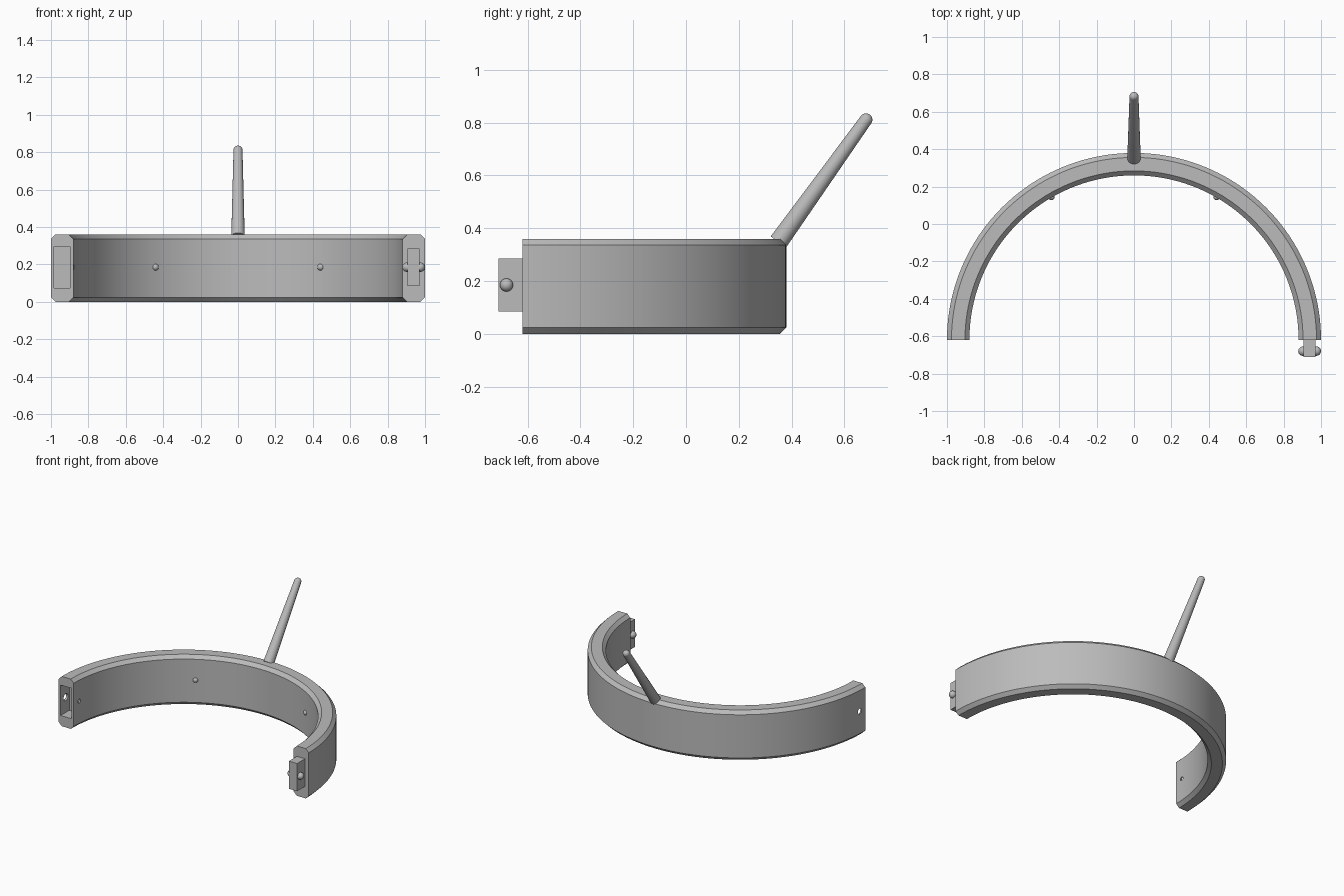
import bpy, bmesh
from math import sin, cos, pi, radians
from mathutils import Vector

if "Cube" in bpy.data.objects:
    bpy.data.objects.remove(bpy.data.objects["Cube"], do_unlink=True)

CY = -0.62            # y of the ring's centre and of its flat ends
R_IN, R_OUT, H, BEV = 0.88, 1.0, 0.36, 0.024
MID_Z = 0.185

grey = bpy.data.materials.new("plain grey")
grey.use_nodes = True
colour = (0.5, 0.5, 0.5, 1)
grey.diffuse_color = colour
grey.node_tree.nodes["Principled BSDF"].inputs["Base Color"].default_value = colour


def finish(name, bm):
    bmesh.ops.recalc_face_normals(bm, faces=bm.faces)
    mesh = bpy.data.meshes.new(name)
    bm.to_mesh(mesh)
    bm.free()
    obj = bpy.data.objects.new(name, mesh)
    bpy.context.collection.objects.link(obj)
    mesh.materials.append(grey)
    return obj


def smooth(obj):
    bpy.ops.object.select_all(action='DESELECT')
    bpy.context.view_layer.objects.active = obj
    obj.select_set(True)
    bpy.ops.object.shade_smooth_by_angle(angle=radians(30))


def box(name, lo, hi):
    bm = bmesh.new()
    bmesh.ops.create_cube(bm, size=1)
    lo, hi = Vector(lo), Vector(hi)
    for v in bm.verts:
        v.co = (lo + hi) / 2 + v.co * (hi - lo)
    return finish(name, bm)


def ball(name, centre, radius):
    bm = bmesh.new()
    bmesh.ops.create_uvsphere(bm, u_segments=24, v_segments=16, radius=radius)
    bmesh.ops.translate(bm, verts=bm.verts, vec=centre)
    return finish(name, bm)


# half ring: chamfered section swept through 180 degrees
section = [(R_IN + BEV, 0), (R_OUT - BEV, 0), (R_OUT, BEV), (R_OUT, H - BEV),
           (R_OUT - BEV, H), (R_IN + BEV, H), (R_IN, H - BEV), (R_IN, BEV)]
STEPS = 80
bm = bmesh.new()
loops = []
for i in range(STEPS + 1):
    a = pi * i / STEPS
    loops.append([bm.verts.new((r * cos(a), CY + r * sin(a), z)) for r, z in section])
for a, b in zip(loops, loops[1:]):
    for j in range(len(section)):
        k = (j + 1) % len(section)
        bm.faces.new((a[j], a[k], b[k], b[j]))
bm.faces.new(loops[0])
bm.faces.new(loops[-1])
ring = finish("half_ring", bm)

# socket and snap holes cut in the right end
cutters = [box("socket_cutter", (-0.985, CY - 0.05, 0.075), (-0.897, CY + 0.1, 0.295))]
for side, x in (("outer", -0.98), ("inner", -0.9)):
    cutters.append(ball(side + "_hole_cutter", (x, CY + 0.06, MID_Z), 0.026))
bpy.context.view_layer.objects.active = ring
for cutter in cutters:
    mod = ring.modifiers.new(cutter.name, 'BOOLEAN')
    mod.operation = 'DIFFERENCE'
    mod.solver = 'EXACT'
    mod.object = cutter
    bpy.ops.object.modifier_apply(modifier=mod.name)
    bpy.data.objects.remove(cutter, do_unlink=True)
smooth(ring)

# clasp tab with a snap ball on each side
box("clasp_tab", (0.905, CY - 0.09, 0.085), (0.97, CY + 0.01, 0.285))
for side, x in (("outer", 0.975), ("inner", 0.903)):
    smooth(ball(side + "_snap_ball", (x, CY - 0.06, MID_Z), 0.025))

# small bumps on the inner wall
for side, s in (("left", 1), ("right", -1)):
    a = radians(30)
    r = R_IN + 0.004
    smooth(ball(side + "_inner_bump", (s * r * sin(a), CY + r * cos(a), MID_Z), 0.018))

# tapered rod with a rounded tip, lathed then tilted backwards
base, tip = Vector((0, 0.35, 0.348)), Vector((0, 0.682, 0.811))
axis = tip - base
R_BASE, R_TIP, SIDES = 0.036, 0.024, 32
profile = [(R_BASE, 0)] + [(R_TIP * cos(t * pi / 16), axis.length + R_TIP * sin(t * pi / 16))
                           for t in range(8)]
turn = axis.to_track_quat('Z', 'Y')
bm = bmesh.new()
rows = [[bm.verts.new(base + turn @ Vector((r * cos(2 * pi * i / SIDES),
                                            r * sin(2 * pi * i / SIDES), h)))
         for i in range(SIDES)] for r, h in profile]
for a, b in zip(rows, rows[1:]):
    for i in range(SIDES):
        k = (i + 1) % SIDES
        bm.faces.new((a[i], a[k], b[k], b[i]))
bm.faces.new(rows[0])
bm.faces.new(rows[-1])
smooth(finish("tilted_rod", bm))
